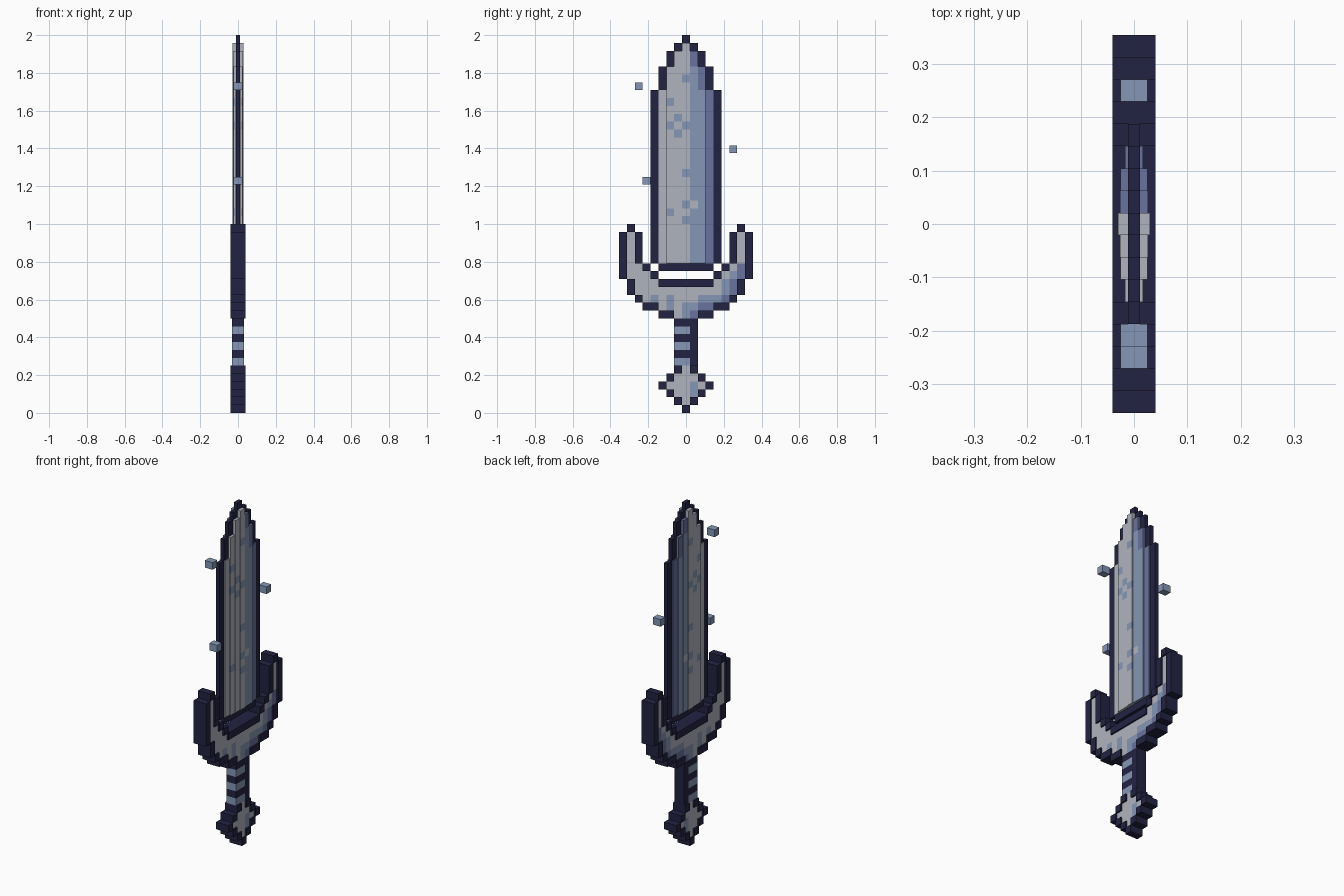
import bpy, bmesh

if "Cube" in bpy.data.objects:
    bpy.data.objects.remove(bpy.data.objects["Cube"])

U = 1 / 24                       # size of one cell
DARK, GREY, BLUE, VIOLET = range(4)


def lin(c):
    return c / 12.92 if c <= 0.04045 else ((c + 0.055) / 1.055) ** 2.4


def material(name, rgb):
    m = bpy.data.materials.new(name)
    m.diffuse_color = (*[lin(c) for c in rgb], 1)
    m.use_nodes = True
    m.node_tree.nodes["Principled BSDF"].inputs["Base Color"].default_value = m.diffuse_color
    return m


MATS = [material("dark navy", (0.135, 0.135, 0.26)),
        material("pale grey", (0.69, 0.705, 0.745)),
        material("steel blue", (0.52, 0.59, 0.71)),
        material("dull violet", (0.41, 0.45, 0.615))]

cells = {}                       # (column, row) -> (part, half thickness, colour)


def put(part, cols, rows, half, colour):
    for c in cols:
        for r in rows:
            cells[c, r] = (part, half, colour)


def pair(part, col, rows, half, colour):
    put(part, (-col, col), rows, half, colour)


def span(n):
    return range(-n, n + 1)


def recolour(colour, spots):
    for s in spots:
        part, half, _ = cells[s]
        cells[s] = (part, half, colour)


# Blade: thin dark rim, fill thickening toward the middle ridge
RIM = 0.011
for col, rows in ((4, range(19, 41)), (3, range(41, 44)),
                  (2, range(44, 46)), (1, range(46, 47)), (0, range(47, 48))):
    pair("blade", col, rows, RIM, DARK)
put("blade", span(3), [18], RIM, DARK)
THICK = {0: 0.03, 1: 0.026, 2: 0.025, 3: 0.017}
for r in range(19, 47):
    w = 3 if r < 41 else 2 if r < 44 else 1 if r < 46 else 0
    for c in span(w):
        colour = GREY if c <= 0 else VIOLET if c == w else BLUE
        put("blade", [c], [r], THICK[abs(c)], colour)

# Worn spots on the blade
recolour(BLUE, [(-2, 39), (-2, 36), (-1, 37), (-1, 35), (-2, 25),
                (0, 42), (0, 36), (0, 30), (0, 26), (0, 24)])
recolour(GREY, [(1, 26)])

# Guard: crescent with raised horns, outline thicker than the fill
OUT, FILL = 0.04, 0.031
for col, rows in ((8, range(17, 23)), (7, (23, 15, 16)), (6, (14, 19, 20, 21, 22)),
                  (5, (13, 18)), (4, (13, 17)), (3, [12]), (2, [12])):
    pair("guard", col, rows, OUT, DARK)
put("guard", span(3), [16], OUT, DARK)
pair("guard", 7, range(17, 23), FILL, GREY)
pair("guard", 6, range(15, 19), FILL, GREY)
pair("guard", 5, range(14, 18), FILL, GREY)
pair("guard", 4, range(14, 17), FILL, GREY)
put("guard", span(3), (13, 14, 15), FILL, GREY)
put("guard", span(1), [12], FILL, GREY)
recolour(BLUE, [(-4, 14), (-2, 14), (-2, 13), (0, 12), (1, 13), (2, 14),
                (3, 14), (4, 14), (5, 15), (5, 16), (6, 17), (0, 13)])
recolour(VIOLET, [(1, 12), (2, 13), (3, 13), (5, 14), (6, 15), (6, 16),
                  (7, 17), (7, 18)])

# Handle: dark grip with light wraps
put("handle", span(1), range(6, 12), 0.031, DARK)
put("handle", (-1, 0), (6, 8, 10), 0.031, BLUE)

# Pommel: outlined diamond
for r in range(6):
    w = 3 - abs(r - 3)
    pair("pommel", w, [r], OUT, DARK)
    if w:
        put("pommel", span(w - 1), [r], FILL, GREY)
recolour(BLUE, [(1, 2), (1, 3)])

# Floating chips beside the blade
for c, r in ((-6, 41), (-5, 29), (6, 33)):
    put("floating_chips", [c], [r], 0.025, BLUE)


def build(part):
    """Skin the cells of one part, with walls only where a neighbour is thinner."""
    bm = bmesh.new()

    def face(points, colour):
        f = bm.faces.new([bm.verts.new(p) for p in points])
        f.material_index = colour

    for (c, r), (name, h, colour) in cells.items():
        if name != part:
            continue
        y0, y1, z0, z1 = (c - .5) * U, (c + .5) * U, r * U, (r + 1) * U
        face([(h, y0, z0), (h, y1, z0), (h, y1, z1), (h, y0, z1)], colour)
        face([(-h, y0, z1), (-h, y1, z1), (-h, y1, z0), (-h, y0, z0)], colour)
        edges = {(0, -1): ((y0, z0), (y1, z0)), (1, 0): ((y1, z0), (y1, z1)),
                 (0, 1): ((y1, z1), (y0, z1)), (-1, 0): ((y0, z1), (y0, z0))}
        for (dc, dr), (a, b) in edges.items():
            near = cells.get((c + dc, r + dr))
            if near is None:
                strips = [(-h, h)]
            elif near[1] < h - 1e-6:
                strips = [(near[1], h), (-h, -near[1])]
            else:
                continue
            for lo, hi in strips:
                face([(lo, *a), (lo, *b), (hi, *b), (hi, *a)], colour)
    bmesh.ops.remove_doubles(bm, verts=bm.verts, dist=1e-5)
    me = bpy.data.meshes.new(part)
    bm.to_mesh(me)
    bm.free()
    for m in MATS:
        me.materials.append(m)
    bpy.context.collection.objects.link(bpy.data.objects.new(part, me))


for part in ("blade", "guard", "handle", "pommel", "floating_chips"):
    build(part)
